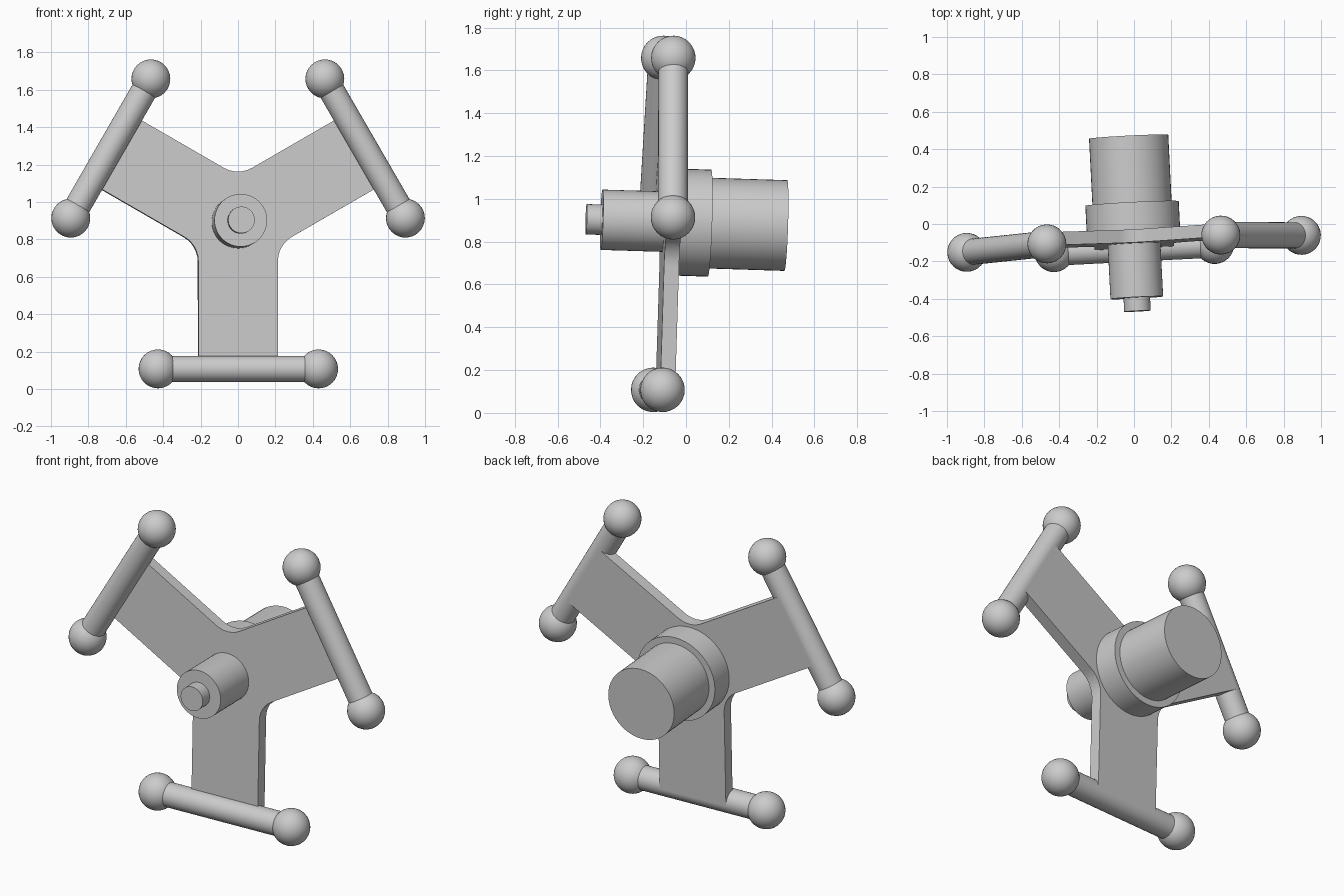
import bpy, bmesh
from math import radians, sin, cos, tan, pi
from mathutils import Matrix, Vector

cube = bpy.data.objects.get("Cube")
if cube:
    bpy.data.objects.remove(cube)

steel = bpy.data.materials.new("plain grey")
steel.use_nodes = True
GREY = (0.6, 0.6, 0.6, 1)
steel.diffuse_color = GREY
steel.node_tree.nodes["Principled BSDF"].inputs["Base Color"].default_value = GREY

# The whole wheel is turned slightly and leans back
TILT = (Matrix.Translation((-0.005, 0, 0.89))
        @ Matrix.Rotation(radians(2.9), 4, 'Z') @ Matrix.Rotation(radians(-1.8), 4, 'X'))

REACH = 0.786        # hub axis to handle bar
HALF_BAR = 0.43      # half the distance between the knobs
BAR_R, KNOB_R = 0.07, 0.104
ARM = 0.213          # half the arm width
FRONT, BACK = -0.107, -0.037


def finish(name, bm, smooth=True):
    mesh = bpy.data.meshes.new(name)
    bmesh.ops.recalc_face_normals(bm, faces=bm.faces)
    bm.to_mesh(mesh)
    bm.free()
    mesh.materials.append(steel)
    obj = bpy.data.objects.new(name, mesh)
    bpy.context.collection.objects.link(obj)
    obj.matrix_world = TILT
    if smooth:
        bpy.ops.object.select_all(action='DESELECT')
        obj.select_set(True)
        bpy.context.view_layer.objects.active = obj
        bpy.ops.object.shade_smooth_by_angle(angle=radians(30))
    return obj


def rod(name, radius, start, end, sides=48):
    start, end = Vector(start), Vector(end)
    axis = end - start
    place = (Matrix.Translation((start + end) / 2)
             @ axis.to_track_quat('Z', 'Y').to_matrix().to_4x4())
    bm = bmesh.new()
    bmesh.ops.create_cone(bm, cap_ends=True, segments=sides, radius1=radius,
                          radius2=radius, depth=axis.length, matrix=place)
    finish(name, bm)


# Three-armed plate with rounded inner corners
FILLET = 0.15
centre = (ARM + FILLET) / sin(pi / 3)    # fillet centre, between two arms
outline = []
for k in range(3):
    spin = Matrix.Rotation(k * 2 * pi / 3, 2)
    local = [(-ARM, -REACH), (ARM, -REACH)]
    mid = Vector((centre * cos(-pi / 6), centre * sin(-pi / 6)))
    for i in range(7):
        a = pi - i * radians(10)
        local.append((mid.x + FILLET * cos(a), mid.y + FILLET * sin(a)))
    outline += [spin @ Vector(p) for p in local]
bm = bmesh.new()
face = bm.faces.new([bm.verts.new((p.x, FRONT, p.y)) for p in outline])
side = bmesh.ops.extrude_face_region(bm, geom=[face])
bmesh.ops.translate(bm, vec=(0, BACK - FRONT, 0),
                    verts=[v for v in side["geom"] if isinstance(v, bmesh.types.BMVert)])
finish("three_arm_plate", bm)

# Handle bars with a ball at each end
for k, label in enumerate(("lower", "upper_left", "upper_right")):
    spin = Matrix.Rotation(-k * 2 * pi / 3, 3, 'Y')
    ends = [spin @ Vector((s * HALF_BAR, FRONT, -REACH)) for s in (-1, 1)]
    rod(label + "_bar", BAR_R, *ends, sides=32)
    for n, end in zip("ab", ends):
        bm = bmesh.new()
        bmesh.ops.create_uvsphere(bm, u_segments=32, v_segments=16, radius=KNOB_R,
                                  matrix=Matrix.Translation(end))
        finish(label + "_knob_" + n, bm)

# Hub: stepped cylinders along the axle
for name, radius, y0, y1 in (("hub_collar", 0.25, BACK - 0.02, 0.11),
                             ("rear_drum", 0.212, 0.1, 0.467),
                             ("front_sleeve", 0.141, -0.395, FRONT + 0.02),
                             ("axle_tip", 0.071, -0.467, -0.38)):
    rod(name, radius, (0, y0, 0), (0, y1, 0))
